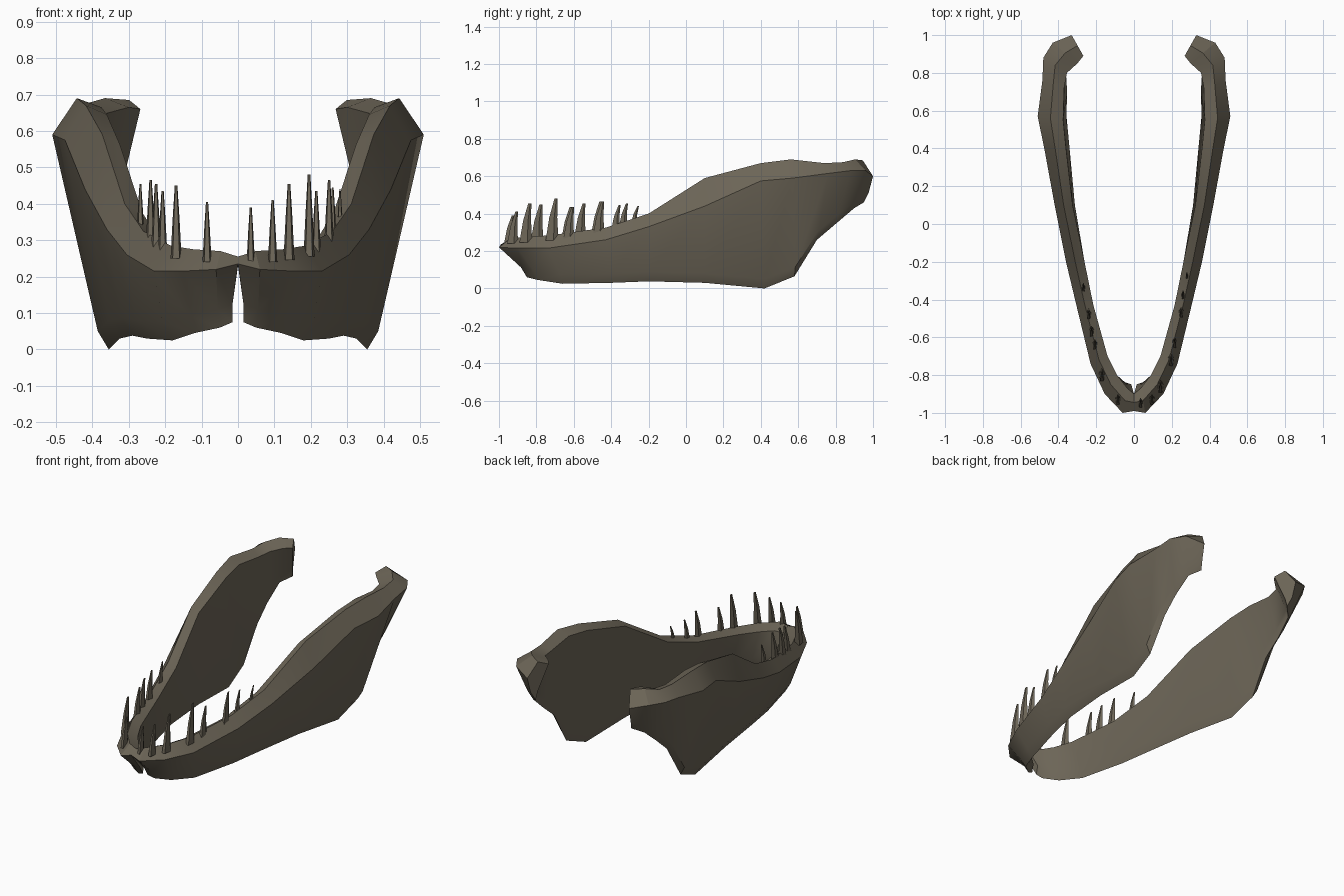
import bpy, bmesh, math
from mathutils import Vector

bone = bpy.data.materials.new("grey_brown_bone")
bone.diffuse_color = (0.15, 0.13, 0.095, 1)


def finish(bm, name, angle):
    bmesh.ops.recalc_face_normals(bm, faces=bm.faces)
    me = bpy.data.meshes.new(name)
    bm.to_mesh(me)
    bm.free()
    me.materials.append(bone)
    ob = bpy.data.objects.new(name, me)
    bpy.context.collection.objects.link(ob)
    bpy.ops.object.select_all(action='DESELECT')
    ob.select_set(True)
    bpy.context.view_layer.objects.active = ob
    bpy.ops.object.shade_smooth_by_angle(angle=math.radians(angle))
    return ob


def loft(bm, rings):
    loops = [[bm.verts.new(p) for p in r] for r in rings]
    n = len(loops[0])
    for a, b in zip(loops, loops[1:]):
        for i in range(n):
            j = (i + 1) % n
            bm.faces.new((a[i], a[j], b[j], b[i]))
    bm.faces.new(loops[0])
    bm.faces.new(loops[-1])


# Jaw stations from tip to hinge:
# outer ridge x,y | inner rim x,y | lower edge x,y | crest z, ridge z, lower z
stations = [
    (0.00, -0.99, 0.00, -0.90, 0.015, -0.86, 0.255, 0.235, 0.075),
    (0.06, -1.00, 0.035, -0.87, 0.05, -0.85, 0.27, 0.22, 0.06),
    (0.155, -0.90, 0.09, -0.80, 0.12, -0.79, 0.275, 0.215, 0.045),
    (0.23, -0.74, 0.14, -0.70, 0.18, -0.66, 0.285, 0.215, 0.025),
    (0.305, -0.43, 0.215, -0.43, 0.25, -0.40, 0.325, 0.26, 0.03),
    (0.36, -0.20, 0.262, -0.20, 0.29, -0.20, 0.40, 0.33, 0.038),
    (0.42, 0.10, 0.325, 0.10, 0.325, 0.10, 0.59, 0.44, 0.03),
    (0.475, 0.40, 0.36, 0.40, 0.355, 0.42, 0.67, 0.575, 0.0),
    (0.51, 0.57, 0.375, 0.55, 0.37, 0.58, 0.69, 0.59, 0.065),
    (0.485, 0.76, 0.37, 0.72, 0.365, 0.70, 0.67, 0.615, 0.26),
    (0.48, 0.88, 0.355, 0.80, 0.37, 0.80, 0.675, 0.63, 0.345),
    (0.43, 0.96, 0.30, 0.85, 0.36, 0.90, 0.69, 0.63, 0.43),
    (0.33, 1.00, 0.268, 0.89, 0.31, 0.95, 0.685, 0.60, 0.46),
]


def ring(s):
    xo, yo, xi, yi, xb, yb, zt, zr, zb = s
    out = Vector((xo - xi, yo - yi, 0)).normalized()
    low = Vector((xb, yb, zb))
    crest = ((xo + xi) / 2, (yo + yi) / 2, zt)
    return [low, low + out * 0.03 + Vector((0, 0, 0.05)), (xo, yo, zr),
            crest, (xi, yi, zt - 0.025), low - out * 0.012 + Vector((0, 0, 0.05))]


# Both jaw halves, mirrored
bm = bmesh.new()
loft(bm, [ring(s) for s in stations])
jaw = finish(bm, "lower_jaw", 28)
mirror = jaw.modifiers.new("mirror", 'MIRROR')
mirror.use_mirror_merge = False


# Teeth: x, y, tip height, following the crest
def crest_height(y):
    pts = [(-1.0, 0.265), (-0.72, 0.285), (-0.43, 0.325), (-0.2, 0.40)]
    for (y0, z0), (y1, z1) in zip(pts, pts[1:]):
        if y <= y1:
            return z0 + (z1 - z0) * (y - y0) / (y1 - y0)
    return pts[-1][1]


teeth = [
    (0.035, -0.95, 0.39), (0.095, -0.93, 0.41), (0.14, -0.86, 0.455),
    (0.195, -0.72, 0.48), (0.215, -0.63, 0.435), (0.25, -0.47, 0.465),
    (0.26, -0.38, 0.445), (0.28, -0.28, 0.44),
    (-0.085, -0.93, 0.405), (-0.17, -0.80, 0.45), (-0.207, -0.64, 0.435),
    (-0.225, -0.57, 0.455), (-0.24, -0.48, 0.465), (-0.268, -0.34, 0.455),
]
bm = bmesh.new()
for x, y, tip in teeth:
    base = crest_height(y) - 0.03
    size = 0.038 * min(1, (tip - base) / 0.2)
    rings = []
    for t, k, shift in ((0, 1, 0), (0.55, 0.62, 0.008), (1, 0.24, 0.024)):
        w, d, z = size * k * 0.42, size * k, base + (tip - base) * t
        c = Vector((x, y + shift, z))
        rings.append([c + Vector((math.cos(a) * w, math.sin(a) * d, 0))
                      for a in [math.tau * i / 5 + math.pi / 2 for i in range(5)]])
    loft(bm, rings)
finish(bm, "teeth", 30)
